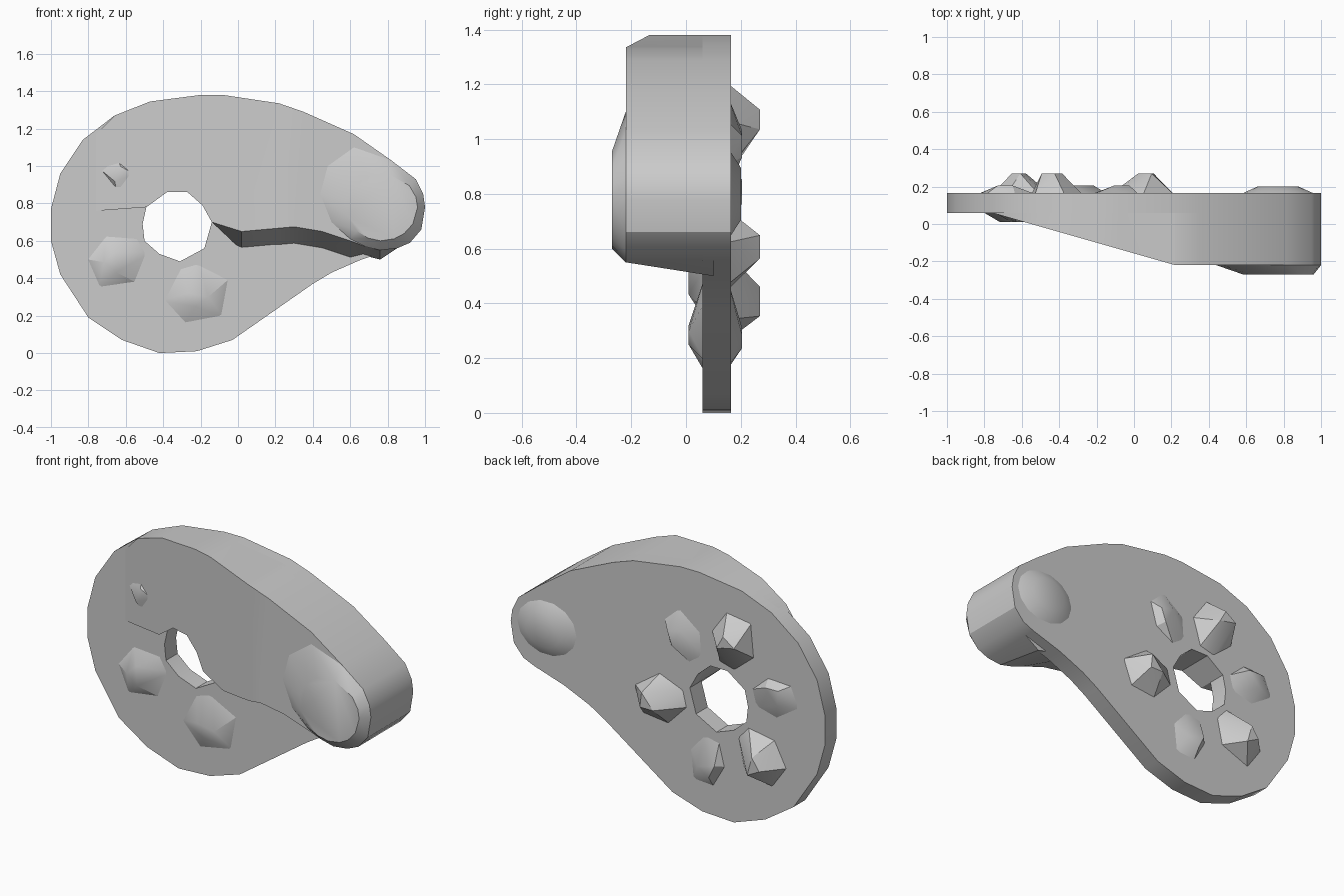
import bpy, bmesh, math
from mathutils import Vector

cube = bpy.data.objects.get("Cube")
if cube:
    bpy.data.objects.remove(cube, do_unlink=True)

grey = bpy.data.materials.new("plain_grey")
grey.use_nodes = True
grey.diffuse_color = (0.6, 0.6, 0.6, 1)
grey.node_tree.nodes["Principled BSDF"].inputs["Base Color"].default_value = (0.6, 0.6, 0.6, 1)

BACK, PLATE_FRONT, BODY_FRONT = 0.165, 0.06, -0.22
HOLE_X, HOLE_Z = -0.32, 0.68


def finish(name, bm):
    bmesh.ops.recalc_face_normals(bm, faces=bm.faces)
    mesh = bpy.data.meshes.new(name)
    bm.to_mesh(mesh)
    bm.free()
    mesh.materials.append(grey)
    obj = bpy.data.objects.new(name, mesh)
    bpy.context.collection.objects.link(obj)
    bpy.ops.object.select_all(action='DESELECT')
    obj.select_set(True)
    bpy.context.view_layer.objects.active = obj
    bpy.ops.object.shade_smooth_by_angle(angle=math.radians(30))
    return obj


def ring(bm, points, y):
    verts = [bm.verts.new((x, y, z)) for x, z in points]
    edges = [bm.edges.new((verts[i - 1], verts[i])) for i in range(len(verts))]
    return verts, edges


def extrude_back(bm, y):
    made = bmesh.ops.extrude_face_region(bm, geom=bm.faces[:])["geom"]
    back = [v for v in made if isinstance(v, bmesh.types.BMVert)]
    for v in back:
        v.co.y = y
    return back


# Outer edge: upper arc from far left to the nose, then the lower arc
upper = [(-0.95, 0.96), (-0.83, 1.14), (-0.66, 1.27), (-0.47, 1.345), (-0.2, 1.38),
         (-0.08, 1.38), (0.22, 1.335), (0.35, 1.29), (0.62, 1.17), (0.82, 1.03),
         (0.95, 0.93), (0.99, 0.85), (1, 0.78), (0.98, 0.66), (0.92, 0.59)]
lower = [(0.85, 0.56), (0.66, 0.5), (0.5, 0.43), (0.4, 0.37), (-0.03, 0.07),
         (-0.22, 0.01), (-0.42, 0), (-0.62, 0.07), (-0.8, 0.19), (-0.95, 0.42),
         (-1, 0.6), (-1, 0.77)]
hole = [(-0.51, 0.69), (-0.49, 0.78), (-0.38, 0.86), (-0.27, 0.86), (-0.19, 0.79),
        (-0.14, 0.7), (-0.18, 0.56), (-0.31, 0.49), (-0.42, 0.53), (-0.5, 0.6)]

# Flat back plate with its opening
bm = bmesh.new()
edges = ring(bm, upper + lower, PLATE_FRONT)[1] + ring(bm, hole, PLATE_FRONT)[1]
bmesh.ops.triangle_fill(bm, edges=edges, use_beauty=True)
extrude_back(bm, BACK)
bmesh.ops.dissolve_limit(bm, angle_limit=0.01, verts=bm.verts, edges=bm.edges)
finish("back_plate", bm)

# Thick upper body, a wedge rising toward the nose
under = [(0.85, 0.56), (0.76, 0.55), (0.68, 0.57), (0.6, 0.6), (0.45, 0.65), (0.3, 0.675),
         (0.02, 0.65)]
body = upper[2:] + under + hole[5:0:-1] + [(-0.76, 0.76), (-0.78, 1.15)]
bm = bmesh.new()
edges = ring(bm, body, 0)[1]
bmesh.ops.triangle_fill(bm, edges=edges, use_beauty=True)
bmesh.ops.bisect_plane(bm, geom=bm.verts[:] + bm.edges[:] + bm.faces[:],
                       plane_co=(0.22, 0, 0), plane_no=(1, 0, 0))
back = extrude_back(bm, 0.1)
for v in bm.verts:
    if v not in back:
        v.co.y = max(BODY_FRONT, BODY_FRONT + 0.286 * (0.22 - v.co.x))
    elif v.co.x > 0 and v.co.z < 0.68:
        # the underside spreads where it meets the plate
        v.co.z -= 0.1 if v.co.x < 0.65 else 0.05 if v.co.x < 0.8 else 0
finish("wedge_body", bm)


# Rounded pads on both faces of the nose
def pad(name, base, y0, y1, centre, rx, rz):
    bm = bmesh.new()
    for x, z in base:
        a = math.atan2(z - centre[1], x - centre[0])
        bm.verts.new((x, y0, z))
        bm.verts.new((centre[0] + rx * math.cos(a), y1, centre[1] + rz * math.sin(a)))
    bmesh.ops.convex_hull(bm, input=bm.verts)
    bmesh.ops.dissolve_limit(bm, angle_limit=0.02, verts=bm.verts, edges=bm.edges)
    finish(name, bm)


nose = upper[9:] + [(0.85, 0.56), (0.76, 0.55), (0.68, 0.57), (0.6, 0.61), (0.5, 0.7),
                    (0.44, 0.85), (0.48, 1.0), (0.62, 1.1)]
pad("nose_front_pad", nose, BODY_FRONT, -0.27, (0.77, 0.78), 0.19, 0.18)
circle = [(0.77 + 0.21 * math.cos(a * math.tau / 14), 0.8 + 0.17 * math.sin(a * math.tau / 14))
          for a in range(14)]
pad("nose_back_pad", circle, BACK - 0.01, 0.2, (0.77, 0.8), 0.11, 0.1)


# Faceted lugs radiating from the opening
def lug(name, angle, y0, y1, width, skew):
    a = math.radians(angle)
    out = Vector((math.cos(a), 0, math.sin(a)))
    side = Vector((-out.z, 0, out.x))
    centre = Vector((HOLE_X, 0, HOLE_Z))
    bm = bmesh.new()
    shape = [(0.2, -0.05, y0), (0.2, 0.05, y0), (0.36, -width, y0), (0.34, width, y0),
             (0.52, -0.6 * width, y0), (0.54, 0.5 * width, y0),
             (0.36, skew - 0.05, y1), (0.44, skew - 0.03, y1), (0.41, skew + 0.05, y1)]
    for r, s, y in shape:
        bm.verts.new(centre + out * r + side * s + Vector((0, y, 0)))
    bmesh.ops.convex_hull(bm, input=bm.verts)
    finish(name, bm)


for i, angle in enumerate((105, -14, 222)):
    lug(f"tall_back_lug_{i + 1}", angle, 0.15, 0.27, 0.15, 0.02)
for i, angle in enumerate((56, -78, 165)):
    lug(f"low_back_lug_{i + 1}", angle, 0.15, 0.205, 0.13, -0.03)
for i, (angle, width) in enumerate(((-74, 0.2), (210, 0.16), (138, 0.11))):
    lug(f"front_lug_{i + 1}", angle, 0.07, 0.01, width, 0)
